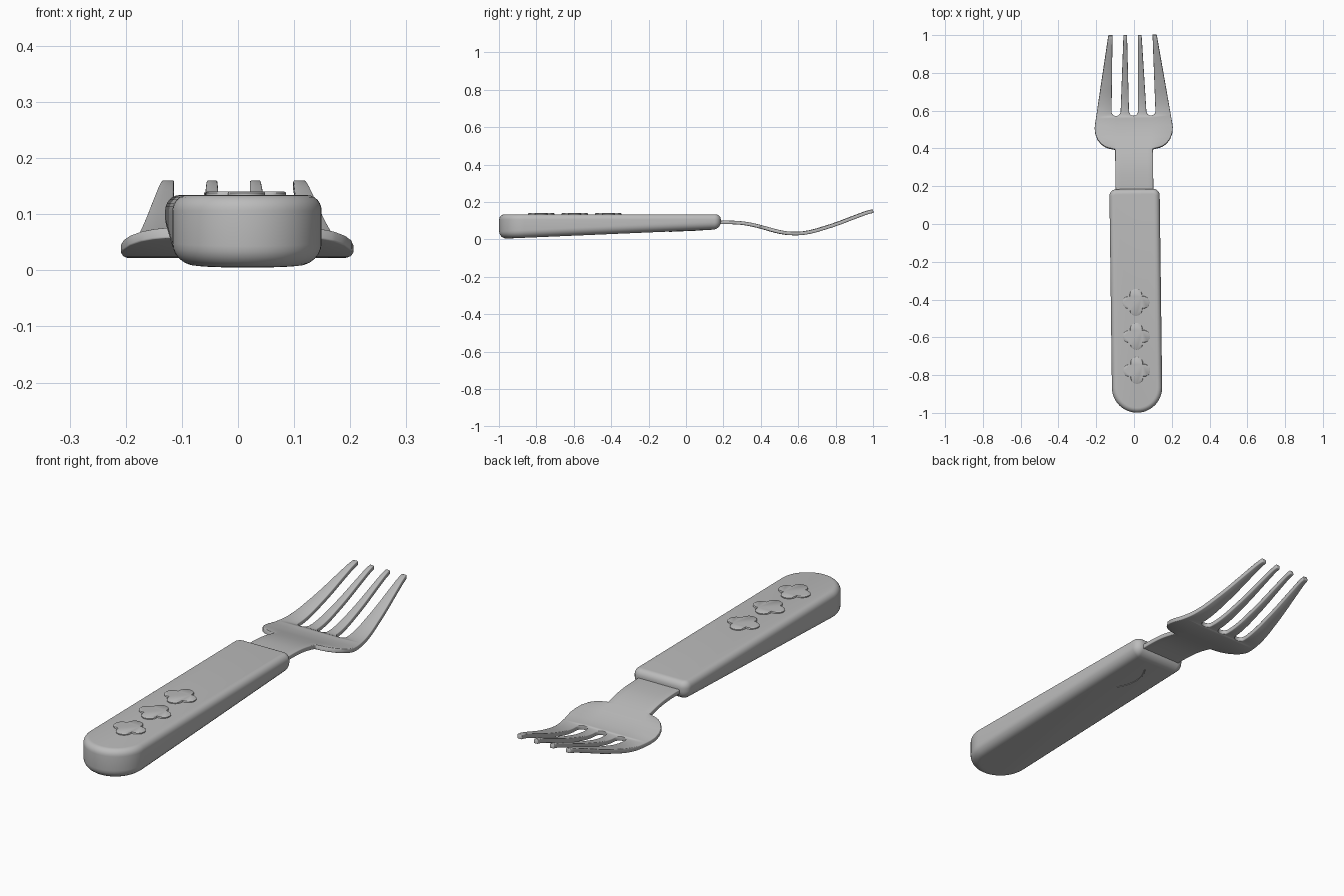
import bpy, bmesh, math
from mathutils import Vector

cube = bpy.data.objects.get("Cube")
if cube:
    bpy.data.objects.remove(cube, do_unlink=True)

grey = bpy.data.materials.new("plain_grey")
grey.use_nodes = True
grey.diffuse_color = (0.5, 0.5, 0.5, 1)
grey.node_tree.nodes["Principled BSDF"].inputs["Base Color"].default_value = (0.5, 0.5, 0.5, 1)


def finish(name, bm, angle=40):
    """Turn a bmesh into a smooth-shaded object lying at the fork's slight skew."""
    bmesh.ops.recalc_face_normals(bm, faces=bm.faces)
    mesh = bpy.data.meshes.new(name)
    bm.to_mesh(mesh)
    bm.free()
    mesh.materials.append(grey)
    ob = bpy.data.objects.new(name, mesh)
    bpy.context.collection.objects.link(ob)
    ob.rotation_euler.z = 0.0128
    ob.location.x = 0.005
    bpy.ops.object.select_all(action='DESELECT')
    ob.select_set(True)
    bpy.context.view_layer.objects.active = ob
    bpy.ops.object.shade_smooth_by_angle(angle=math.radians(angle))
    return ob


def loft(bm, rings):
    """Skin closed rings of points and cap both ends."""
    vs = [[bm.verts.new(p) for p in r] for r in rings]
    n = len(vs[0])
    for a, b in zip(vs, vs[1:]):
        for i in range(n):
            j = (i + 1) % n
            bm.faces.new((a[i], a[j], b[j], b[i]))
    bm.faces.new(vs[0][::-1])
    bm.faces.new(vs[-1])


def lerp_table(table, t):
    """Straight interpolation through (t, value) pairs."""
    for (a, va), (b, vb) in zip(table, table[1:]):
        if t <= b:
            return va + (vb - va) * (t - a) / (b - a)
    return table[-1][1]


# Handle: round butt, small corners at the neck, tapering underside
def handle_outline(d):
    w = 0.133 - d
    r = max(0.035 - d, 0.006)
    pts = []
    for i in range(25):
        a = math.pi + math.pi * i / 24
        pts.append((w * math.cos(a), -0.866 + w * math.sin(a)))
    for sx, start in ((1, 0), (-1, math.pi / 2)):
        for i in range(7):
            a = start + math.pi / 2 * i / 6
            pts.append((sx * (w - r) + r * math.cos(a), 0.185 - d - r + r * math.sin(a)))
    return pts


def underside(y):
    return 0.003 + 0.043 * (y + 1)


TOP = 0.134
rings = []
quarter = [math.pi / 2 * i / 6 for i in range(7)]
for a in quarter:
    h = 0.04 * (1 - math.cos(a))
    rings.append([(x, y, underside(y) + h) for x, y in handle_outline(0.042 * (1 - math.sin(a)))])
for a in reversed(quarter):
    h = 0.028 * (1 - math.cos(a))
    rings.append([(x, y, TOP - h) for x, y in handle_outline(0.026 * (1 - math.sin(a)))])
bm = bmesh.new()
loft(bm, rings)
finish("handle", bm)

# Raised four-lobed flowers on the handle
for k, cy in enumerate((-0.415, -0.595, -0.775)):
    flower = []
    for i in range(64):
        t = 2 * math.pi * i / 64
        u = (t + math.pi / 4) % (math.pi / 2) - math.pi / 4
        r = 0.038 * math.cos(u) + math.sqrt(0.033 ** 2 - (0.038 * math.sin(u)) ** 2)
        flower.append((r * math.cos(t), r * math.sin(t)))
    bm = bmesh.new()
    loft(bm, [[(s * x, cy + s * y, z) for x, y in flower]
              for s, z in ((1, TOP - 0.01), (1, 0.138), (0.96, 0.14))])
    finish("flower_%d" % (k + 1), bm)

# Fine curved ridge on the underside
ridge = []
for i in range(17):
    s = -1 + i / 8
    y = 0.09 * s
    ridge.append([(-0.02 + 0.03 * s * s + 0.003 * math.cos(a), y,
                   underside(y) + 0.002 * math.sin(a))
                  for a in (math.pi * j / 3 for j in range(6))])
bm = bmesh.new()
loft(bm, ridge)
finish("underside_ridge", bm)

# Metal neck and head: half width and height along the length
half_width = [(0.1, 0.1), (0.395, 0.1), (0.403, 0.135), (0.41, 0.153), (0.425, 0.174),
              (0.45, 0.193), (0.48, 0.204), (0.51, 0.207), (0.54, 0.203), (1.0, 0.128)]
bend = [(0.1, 0.09), (0.25, 0.092), (0.33, 0.085), (0.42, 0.062), (0.5, 0.038),
        (0.58, 0.029), (0.66, 0.037), (0.8, 0.08), (0.9, 0.119), (1.0, 0.156)]
ROOT = 0.573


def height(y):
    # average neighbouring samples for a soft bend
    return sum(lerp_table(bend, min(max(y + o * 0.02, 0.1), 1.0)) for o in (-2, -1, 0, 1, 2)) / 5


def slot_half(y):
    full = 0.024 + 0.005 * max(0, (y - 0.6) / 0.4)
    d = y - ROOT
    if d <= 0:
        return 0
    return math.sqrt(full ** 2 - (full - d) ** 2) if d < full else full


rows = {t for t, _ in half_width} | {0.1 + 0.02 * i for i in range(46)}
rows |= {ROOT + 0.024 * (1 - math.cos(math.pi / 2 * i / 6)) for i in range(7)}
rows = sorted({round(y, 4) for y in rows})
bm = bmesh.new()
grid = []
for y in rows:
    w = lerp_table(half_width, y)
    s = slot_half(y)
    c = 0.093 - 0.016 * max(0, (y - ROOT) / (1 - ROOT))
    c = min(c, w * 0.7)
    xs = [-w, -c - s, -c + s, -s, s, c - s, c + s, w]
    grid.append([bm.verts.new((x, y, height(y))) for x in xs])
for a, b, y in zip(grid, grid[1:], rows[1:]):
    for i in (0, 2, 4, 6):
        bm.faces.new((a[i], a[i + 1], b[i + 1], b[i]))
bmesh.ops.remove_doubles(bm, verts=bm.verts, dist=0.0002)
fork = finish("fork_head", bm, 45)
solid = fork.modifiers.new("thickness", 'SOLIDIFY')
solid.thickness = 0.019
solid.offset = 0
bevel = fork.modifiers.new("soft_edges", 'BEVEL')
bevel.width = 0.003
bevel.segments = 2
bevel.limit_method = 'ANGLE'
bevel.angle_limit = math.radians(50)
